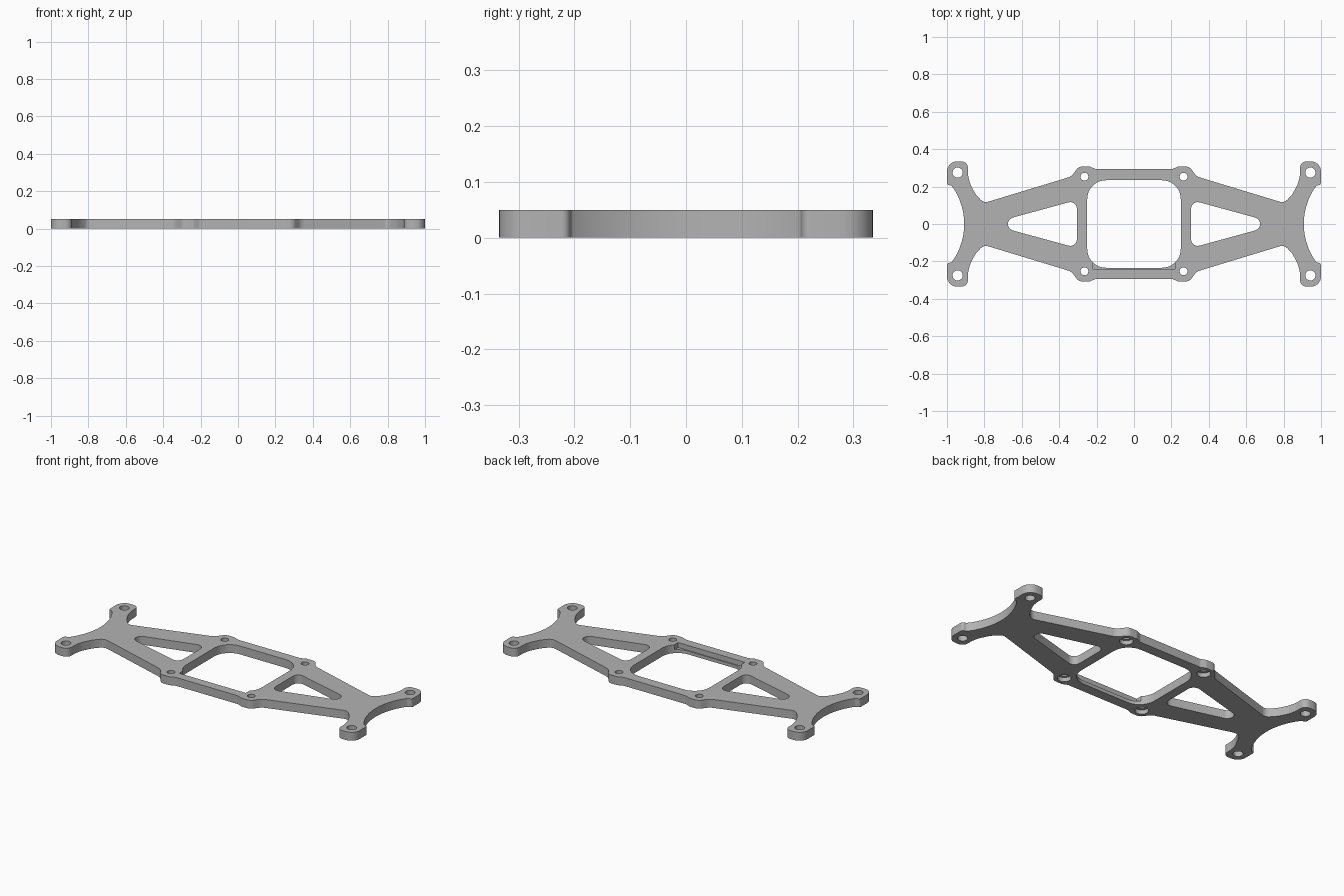
import bpy, bmesh, math
from mathutils import Vector

if "Cube" in bpy.data.objects:
    bpy.data.objects.remove(bpy.data.objects["Cube"])

THICK = 0.05

grey = bpy.data.materials.new("plain grey")
grey.use_nodes = True
colour = (0.45, 0.45, 0.45, 1)
grey.diffuse_color = colour
grey.node_tree.nodes["Principled BSDF"].inputs["Base Color"].default_value = colour


def rounded(corners, steps=8):
    """Replace each (x, y, radius) corner with a fillet arc."""
    pts, n = [], len(corners)
    for i, (x, y, r) in enumerate(corners):
        p = Vector((x, y))
        a = Vector(corners[i - 1][:2]) - p
        b = Vector(corners[(i + 1) % n][:2]) - p
        if r == 0:
            pts.append(p)
            continue
        half = a.angle(b) / 2
        t = min(r / math.tan(half), 0.495 * a.length, 0.495 * b.length)
        r = t * math.tan(half)
        centre = p + (a.normalized() + b.normalized()).normalized() * (r / math.sin(half))
        start = p + a.normalized() * t - centre
        end = p + b.normalized() * t - centre
        sweep = math.atan2(start.x * end.y - start.y * end.x, start.dot(end))
        for k in range(steps + 1):
            ang = math.atan2(start.y, start.x) + sweep * k / steps
            pts.append(centre + r * Vector((math.cos(ang), math.sin(ang))))
    return pts


def circle(x, y, r, n=32):
    return [Vector((x + r * math.cos(math.tau * i / n), y + r * math.sin(math.tau * i / n)))
            for i in range(n)]


def prism(name, loops, z0, z1):
    """Extrude separate closed loops between two heights."""
    bm = bmesh.new()
    for loop in loops:
        face = bm.faces.new([bm.verts.new((p.x, p.y, z0)) for p in loop])
        top = bmesh.ops.extrude_face_region(bm, geom=[face])["geom"]
        bmesh.ops.translate(bm, vec=(0, 0, z1 - z0),
                            verts=[v for v in top if isinstance(v, bmesh.types.BMVert)])
    bmesh.ops.recalc_face_normals(bm, faces=bm.faces)
    mesh = bpy.data.meshes.new(name)
    bm.to_mesh(mesh)
    bm.free()
    mesh.materials.append(grey)
    obj = bpy.data.objects.new(name, mesh)
    bpy.context.collection.objects.link(obj)
    return obj


# Quarter outline: rail, boss, strut, arm, end pad, then the concave end
quarter = [(0.205, 0.294, 0.03), (0.238, 0.308, 0.03), (0.295, 0.308, 0.04),
           (0.335, 0.254, 0.06), (0.803, 0.112, 0.04), (0.848, 0.160, 0.15),
           (0.879, 0.222, 0.12), (0.888, 0.265, 0.1), (0.888, 0.335, 0.055),
           (1.0, 0.335, 0.055), (1.0, 0.21, 0.025), (0.976, 0.205, 0.01)]
END_R = 0.347
for i in range(10, 0, -1):
    a = 0.62 * i / 11
    quarter.append((0.908 + END_R * (1 - math.cos(a)), END_R * math.sin(a), 0))
half = quarter + [(0.908, 0, 0)] + [(x, -y, r) for x, y, r in reversed(quarter)]
outline = half + [(-x, y, r) for x, y, r in reversed(half)]
plate = prism("frame_plate", [rounded(outline)], 0, THICK)

# Through openings: centre window, two triangles, eight screw holes
window = rounded([(sx * 0.25, sy * 0.234, 0.1)
                  for sx, sy in ((1, 1), (-1, 1), (-1, -1), (1, -1))])
openings = [window]
counterbores = []
for sx in (1, -1):
    openings.append(rounded([(sx * 0.305, 0.128, 0.036), (sx * 0.305, -0.128, 0.036),
                             (sx * 0.775, 0, 0.036)]))
    for sy in (1, -1):
        openings.append(circle(sx * 0.943, sy * 0.275, 0.027))
        openings.append(circle(sx * 0.265, sy * 0.253, 0.021))
        counterbores.append(circle(sx * 0.265, sy * 0.253, 0.036))

# Shallow ledge along the front rail
ledge = [Vector(p) for p in ((-0.22, -0.24), (0.22, -0.24), (0.22, -0.1), (-0.22, -0.1))]

cutters = [prism("opening_cutter", openings, -0.1, 0.1),
           prism("counterbore_cutter", counterbores, -0.1, THICK / 2),
           prism("ledge_cutter", [ledge], 0.02, 0.1)]

bpy.context.view_layer.objects.active = plate
plate.select_set(True)
for cutter in cutters:
    cutter.hide_render = True
    mod = plate.modifiers.new(cutter.name, "BOOLEAN")
    mod.operation = "DIFFERENCE"
    mod.solver = "EXACT"
    mod.object = cutter
    bpy.ops.object.modifier_apply(modifier=mod.name)
for cutter in cutters:
    bpy.data.objects.remove(cutter)

bpy.ops.object.shade_smooth_by_angle(angle=math.radians(30))
